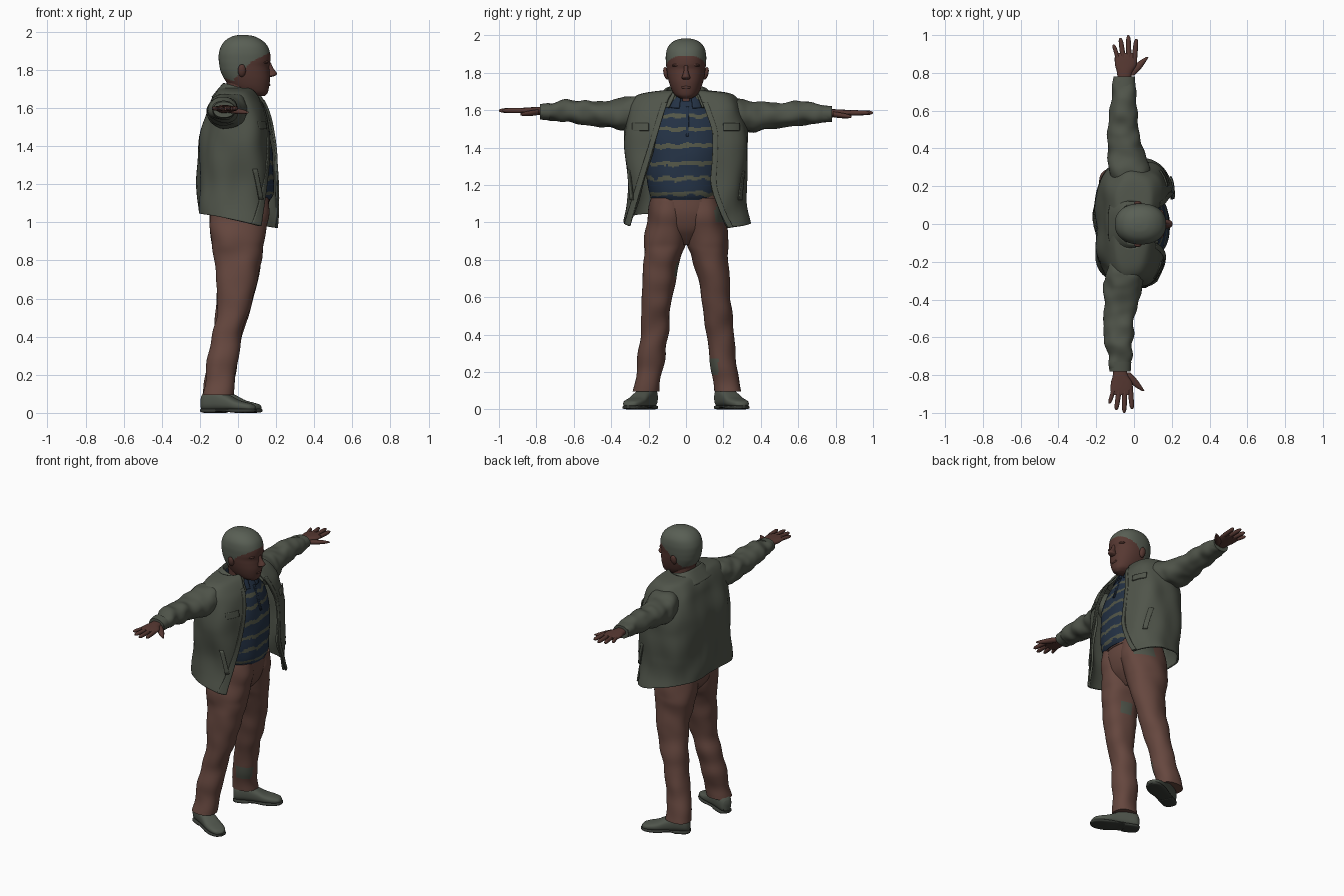
import bpy, bmesh, math
from mathutils import Vector, Matrix, noise

if "Cube" in bpy.data.objects:
    bpy.data.objects.remove(bpy.data.objects["Cube"], do_unlink=True)


def material(name, r, g, b):
    m = bpy.data.materials.new(name)
    m.use_nodes = True
    m.diffuse_color = (r, g, b, 1)
    m.node_tree.nodes["Principled BSDF"].inputs["Base Color"].default_value = (r, g, b, 1)
    return m


JACKET = material("jacket olive grey", .08, .09, .069)
HAIR = material("hair grey", .1, .115, .09)
SKIN = material("skin brown", .095, .04, .032)
PANTS = material("trouser brown", .132, .063, .049)
SHIRT = material("shirt navy", .017, .031, .058)
STRIPE = material("shirt stripe olive", .085, .092, .063)
SHOE = material("shoe olive grey", .08, .092, .073)
SOLE = material("sole dark", .038, .043, .036)


def smooth_rows(rows, steps):
    """Catmull-Rom rows in between the given ones."""
    out = []
    for i in range(len(rows) - 1):
        a, b, c, d = (rows[max(i - 1, 0)], rows[i], rows[i + 1], rows[min(i + 2, len(rows) - 1)])
        for k in range(steps):
            t = k / steps
            out.append([q + .5 * t * (r - p + t * (2 * p - 5 * q + 4 * r - s + t * (3 * (q - r) + s - p)))
                        for p, q, r, s in zip(a, b, c, d)])
    return out + [list(rows[-1])]


def power(v, e):
    return math.copysign(abs(v) ** e, v)


def finish(name, bm, mats, rule=None):
    bmesh.ops.recalc_face_normals(bm, faces=bm.faces)
    for f in bm.faces:
        f.smooth = True
        if rule:
            f.material_index = int(rule(f.calc_center_median()))
    me = bpy.data.meshes.new(name)
    bm.to_mesh(me)
    bm.free()
    me.set_sharp_from_angle(angle=math.radians(50))
    for m in mats:
        me.materials.append(m)
    ob = bpy.data.objects.new(name, me)
    bpy.context.collection.objects.link(ob)
    return ob


def fold(p, centre, amp, freq):
    """Push a point in or out for cloth folds."""
    out = (p - centre).normalized()
    return p + out * amp * noise.noise(Vector(a * b for a, b in zip(p, freq)))


def loft(name, rows, place, mats, n=32, e=.9, steps=6, amp=0, freq=(1, 1, 1), rule=None):
    """Closed tube; place(row, c, s) gives the point of a ring."""
    bm = bmesh.new()
    rings = []
    for row in smooth_rows(rows, steps):
        mid = (Vector(place(row, 1, 0)) + Vector(place(row, -1, 0))) / 2
        ring = []
        for i in range(n):
            a = math.tau * i / n
            p = Vector(place(row, power(math.cos(a), e), power(math.sin(a), e)))
            ring.append(bm.verts.new(fold(p, mid, amp, freq) if amp else p))
        rings.append(ring)
    for r0, r1 in zip(rings, rings[1:]):
        for i in range(n):
            j = (i + 1) % n
            bm.faces.new((r0[i], r0[j], r1[j], r1[i]))
    bm.faces.new(rings[0])
    bm.faces.new(rings[-1])
    return finish(name, bm, mats, rule)


def shell(name, rows, mat, side=0, n=64, e=.7, steps=6, thick=.008, amp=0, swing=0):
    """Open wrap; rows are z, back, front, half width, two edge positions, front drop.
    With a side given, only the strip between the two edges is made there.
    Swing brings the left front forward and the right front back."""
    bm = bmesh.new()
    grid = []
    for z, xb, xf, ry, e0, e1, drop in smooth_rows(rows, steps):
        a0, a1 = (math.asin(min(1, max(0, v / ry) ** (1 / e))) for v in (e0, e1))
        if not side:
            a1 = math.tau - a1
        line = []
        for i in range(n + 1):
            a = a0 + (a1 - a0) * i / n
            c, s = power(math.cos(a), e), power(math.sin(a), e) * (side or 1)
            x = (xb + xf) / 2 + (xf - xb) / 2 * c + swing * s * max(c, 0)
            p = Vector((x, ry * s, z - drop * (.5 + .5 * c)))
            line.append(bm.verts.new(fold(p, Vector((0, 0, z)), amp, (8, 8, 5)) if amp else p))
        grid.append(line)
    for l0, l1 in zip(grid, grid[1:]):
        for i in range(n):
            bm.faces.new((l0[i], l0[i + 1], l1[i + 1], l1[i]))
    ob = finish(name, bm, [mat])
    mod = ob.modifiers.new("thickness", "SOLIDIFY")
    mod.thickness, mod.offset = thick, 0
    return ob


def ball(name, loc, size, mat, tilt=0):
    bm = bmesh.new()
    bmesh.ops.create_uvsphere(bm, u_segments=20, v_segments=12, radius=1)
    bm.transform(Matrix.Translation(loc) @ Matrix.Rotation(tilt, 4, "X") @ Matrix.Diagonal((*size, 1)))
    return finish(name, bm, [mat])


def upright(r, c, s):   # z, back, front, side centre, half width
    return ((r[1] + r[2]) / 2 + (r[2] - r[1]) / 2 * c, r[3] + r[4] * s, r[0])


# Head, coloured as hair above and behind the hairline
def is_hair(p):
    if p.x > .07:
        return p.z > 1.808 + .5 * p.x
    return p.z > (1.773 + p.x if p.x > -.02 else 1.735 - .3 * p.x)


loft("head", [(1.663, .04, .14, 0, .03), (1.68, 0, .155, 0, .058), (1.71, -.04, .163, 0, .077),
              (1.75, -.07, .168, 0, .091), (1.79, -.09, .166, 0, .1), (1.82, -.097, .164, 0, .104),
              (1.85, -.101, .17, 0, .107), (1.89, -.1, .168, 0, .108), (1.93, -.086, .152, 0, .1),
              (1.96, -.06, .12, 0, .078), (1.978, -.025, .08, 0, .045), (1.984, .01, .04, 0, .012)],
     upright, [SKIN, HAIR], n=96, steps=10, rule=is_hair)
loft("neck", [(1.55, -.07, .085, 0, .075), (1.66, -.055, .08, 0, .07), (1.74, -.06, .08, 0, .07)],
     upright, [SKIN])

# Face
loft("nose", [(1.763, .15, .175, 0, .014), (1.772, .15, .199, 0, .023), (1.785, .15, .203, 0, .019),
              (1.81, .15, .185, 0, .012), (1.84, .15, .172, 0, .01)], upright, [SKIN], n=20)
ball("lips", (.156, 0, 1.722), (.014, .03, .009), SKIN)
for side, word in ((1, "left"), (-1, "right")):
    ball(word + "_ear", (.02, side * .106, 1.797), (.021, .014, .034), SKIN, -side * .25)
    ball(word + "_brow", (.141, side * .042, 1.842), (.02, .034, .009), SKIN, -side * .1)
    ball(word + "_eye", (.138, side * .042, 1.818), (.015, .017, .008), SKIN)


# Striped shirt
def is_stripe(p):
    ragged = .014 * noise.noise(Vector((p.x * 9, p.y * 22, p.z * 14)))
    return any(abs(p.z - h + ragged) < .011 for h in (1.57, 1.5, 1.41, 1.315, 1.235, 1.15)) \
        and noise.noise(Vector((p.y * 16, p.z * 30, 3))) > -.32


loft("shirt", [(1.12, -.15, .168, -.01, .178), (1.17, -.16, .188, -.01, .19), (1.3, -.16, .187, -.01, .205),
               (1.42, -.15, .172, 0, .22), (1.54, -.12, .142, 0, .2), (1.61, -.09, .115, 0, .14),
               (1.65, -.07, .09, 0, .085)],
     upright, [SHIRT, STRIPE], n=110, steps=22, amp=.006, freq=(8, 8, 8), rule=is_stripe)
shell("shirt_placket", [(1.62, -.08, .117, .14, 0, .016, 0), (1.46, -.14, .17, .21, 0, .014, 0)],
      SHIRT, side=1, n=4, thick=.006, e=.9)
shell("shirt_collar", [(1.64, -.07, .088, .082, .01, .01, .02), (1.69, -.07, .088, .082, .025, .025, .02),
                       (1.645, -.085, .118, .105, .035, .035, .035)], SHIRT, thick=.006)

# Open jacket, the right flap swung wide at the hem
body = [(1.05, -.2, .21, .328, .225, .3, .085), (1.12, -.207, .206, .318, .18, .275, .06),
        (1.22, -.207, .2, .31, .135, .235, .02), (1.35, -.197, .19, .317, .14, .19, 0),
        (1.48, -.185, .175, .325, .14, .15, 0), (1.58, -.16, .15, .313, .11, .12, 0),
        (1.64, -.135, .122, .285, .088, .1, 0), (1.682, -.105, .095, .23, .075, .08, 0),
        (1.7, -.08, .075, .11, .06, .065, 0)]
shell("jacket_body", body, JACKET, amp=.024, n=110, steps=8, thick=.012, swing=.028)


def grown(rows, d):
    return [(z, b - d, f + d, w + d, p, m, k) for z, b, f, w, p, m, k in rows]


for side, word in ((1, "left"), (-1, "right")):
    edge = [(z, b, f, w, p if side > 0 else m, (p if side > 0 else m) + .028, k)
            for z, b, f, w, p, m, k in grown(body[:7], .006)]
    shell(word + "_front_placket", edge, JACKET, side=side, n=6, swing=.028)
    shell(word + "_chest_pocket_flap", [(1.53, -.18, .176, .327, .2, .285, 0),
                                        (1.49, -.19, .182, .33, .2, .285, 0)],
          JACKET, side=side, n=10, swing=.028)
    shell(word + "_side_pocket_welt", [(1.28, -.2, .204, .322, .3, .312, 0),
                                       (1.12, -.21, .214, .324, .28, .298, 0)],
          JACKET, side=side, n=6, swing=.028)
shell("jacket_collar", [(1.67, -.08, .09, .115, .05, .05, .02), (1.725, -.072, .082, .105, .055, .055, .04),
                        (1.708, -.092, .1, .13, .07, .07, .055), (1.655, -.135, .135, .17, .085, .09, .04)],
      JACKET, thick=.01)

# Arms and hands
for side, word in ((1, "left"), (-1, "right")):
    dx, dz = (0, 0) if side > 0 else (-.022, .012)

    def along(r, c, s):   # distance out, back, front, bottom, top
        return ((r[1] + r[2]) / 2 + (r[2] - r[1]) / 2 * c + dx, side * r[0],
                (r[3] + r[4]) / 2 + (r[4] - r[3]) / 2 * s + dz)

    loft(word + "_sleeve", [(.16, -.09, .05, 1.54, 1.645), (.27, -.132, .078, 1.49, 1.664),
                            (.36, -.14, .06, 1.485, 1.648), (.45, -.138, .03, 1.5, 1.637),
                            (.6, -.13, .016, 1.52, 1.643), (.7, -.118, .012, 1.53, 1.632),
                            (.775, -.104, .002, 1.54, 1.617)], along, [JACKET],
         n=40, steps=12, amp=.014, freq=(13, 15, 13))
    loft(word + "_cuff", [(.73, -.113, .008, 1.534, 1.627), (.78, -.108, .004, 1.538, 1.621)], along, [JACKET])
    loft(word + "_palm", [(.74, -.085, -.022, 1.56, 1.605), (.8, -.09, -.01, 1.563, 1.605),
                          (.84, -.1, .012, 1.566, 1.603), (.88, -.102, .016, 1.571, 1.6),
                          (.905, -.096, .01, 1.576, 1.596)], along, [SKIN])
    fingers = (("little", -.086, -.108, .95, .012), ("ring", -.057, -.072, .985, .014),
               ("middle", -.027, -.03, 1, .014), ("index", .003, .012, .98, .014))
    for finger, x0, x1, tip, w in fingers:
        rows = [(.88 + (tip - .88) * t, x0 + (x1 - x0) * t - w * k, x0 + (x1 - x0) * t + w * k,
                 1.586 - w * k, 1.586 + w * k) for t, k in ((0, 1), (.5, .95), (.85, .8), (1, .3))]
        loft(f"{word}_{finger}_finger", rows, along, [SKIN], n=12, e=1, steps=3)
    loft(word + "_thumb", [(.785, -.045, .0, 1.563, 1.593), (.82, -.02, .035, 1.558, 1.588),
                           (.86, .025, .063, 1.556, 1.58), (.885, .066, .078, 1.56, 1.57)],
         along, [SKIN], n=16, e=1)

# Trousers, with olive patches where the cloth is stained
loft("trouser_hips", [(1.14, -.14, .163, 0, .18), (1.05, -.15, .161, 0, .186), (.97, -.142, .136, 0, .165),
                      (.92, -.11, .1, 0, .11), (.88, -.07, .06, 0, .06)], upright, [PANTS], n=64)
loft("trouser_waistband", [(1.145, -.143, .167, 0, .183), (1.11, -.148, .167, 0, .19)], upright, [PANTS])


def is_stained(p):
    hip = p.y > .155 and 1 < p.z < 1.09 and p.x > 0
    shin = 0 < p.y < .172 and .18 < p.z < .27 and p.x > -.11
    thigh = -.075 < p.y < 0 and .71 < p.z < .79 and -.02 < p.x < .06
    return hip or shin or thigh


for side, word in ((1, "left"), (-1, "right")):
    rows = [(1.13, -.14, .158, .088, .096), (1.05, -.151, .161, .094, .108), (.97, -.148, .146, .103, .112),
            (.88, -.137, .133, .114, .111), (.8, -.122, .124, .13, .097), (.6, -.107, .08, .157, .079),
            (.4, -.135, .02, .175, .076), (.2, -.165, -.015, .203, .071), (.095, -.18, -.02, .22, .07)]
    rows = [(z, b, f, side * y + .007 * (1 - z), w) for z, b, f, y, w in rows]
    loft(word + "_trouser_leg", rows, upright, [PANTS, JACKET], n=48, steps=10, amp=.012,
         freq=(8, 8, 9), rule=is_stained)

    # Shoes, toes turned outward
    turn = Matrix.Rotation(side * math.radians(25), 3, "Z")
    heel = Vector((-.175 + (.03 if side > 0 else 0), side * .185, 0))

    def shoe(r, c, s):   # distance, half width, bottom, top
        return heel + turn @ Vector((r[0], r[1] * c, (r[2] + r[3]) / 2 + (r[3] - r[2]) / 2 * s))

    loft(word + "_shoe", [(-.012, .026, .015, .09), (.01, .042, .012, .115), (.07, .047, .012, .122),
                          (.13, .05, .012, .098), (.19, .055, .012, .068), (.24, .051, .012, .055),
                          (.275, .037, .012, .045), (.29, .012, .014, .032)], shoe, [SHOE], e=.75)
    loft(word + "_sole", [(-.015, .024, .004, .022), (.01, .044, 0, .022), (.08, .048, 0, .022),
                          (.085, .048, .006, .022), (.13, .05, .006, .022), (.19, .057, 0, .022),
                          (.245, .053, 0, .022), (.28, .038, .002, .022), (.296, .012, .006, .02)],
         shoe, [SOLE], e=.6)
